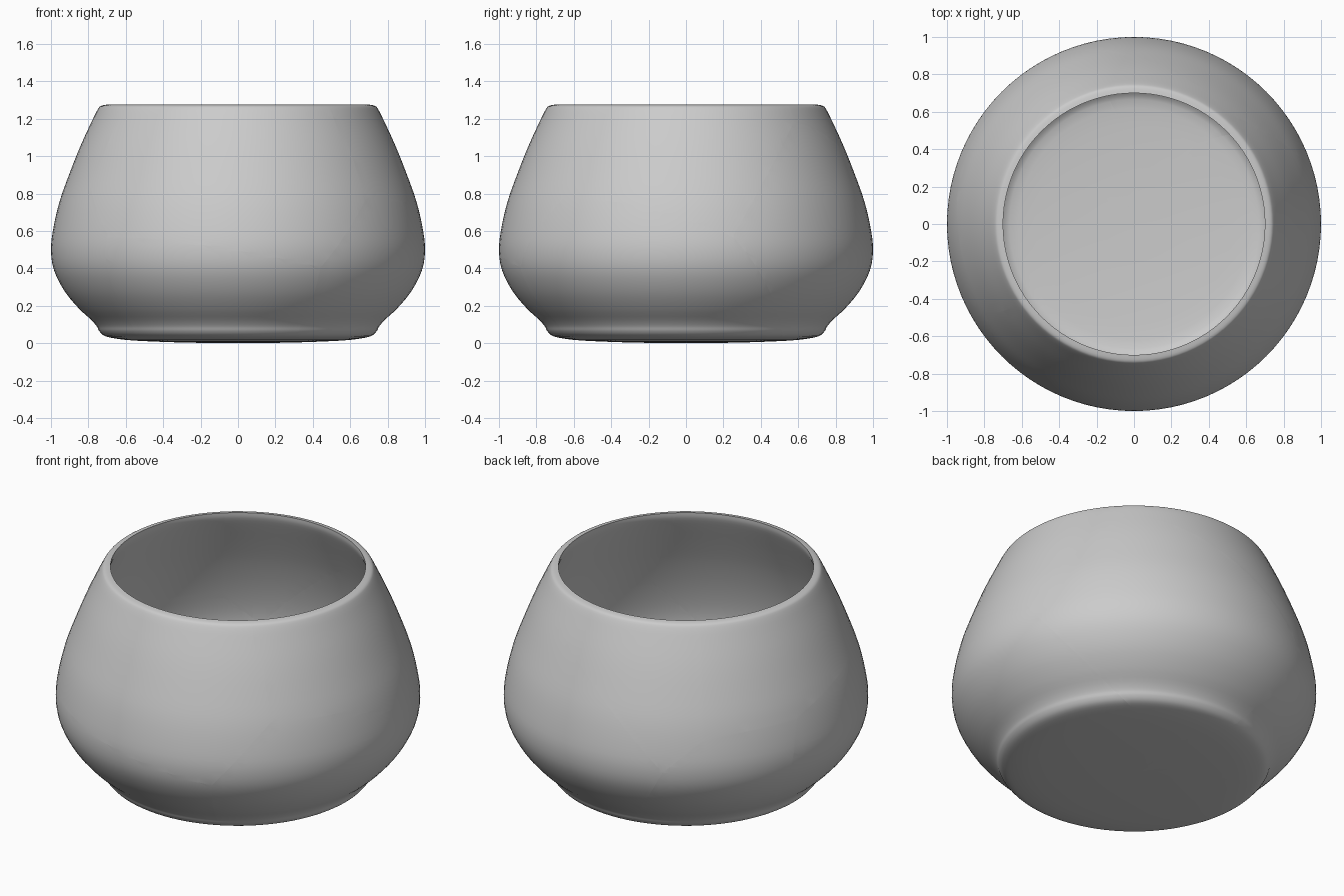
import bpy, bmesh, math
from mathutils import Vector

if "Cube" in bpy.data.objects:
    bpy.data.objects.remove(bpy.data.objects["Cube"])

# Wall profiles (radius, height): outside going up, inside going down
OUTER = [(0, 0), (.3, .004), (.55, .014), (.66, .026), (.715, .04), (.742, .065), (.755, .09),
         (.785, .125), (.85, .185), (.925, .275), (.982, .385), (1, .49), (.99, .6),
         (.955, .755), (.90, .91), (.84, 1.06), (.78, 1.19), (.75, 1.25), (.733, 1.269), (.70, 1.276)]
INNER = [(.70, 1.276), (.705, 1.24), (.735, 1.17), (.795, 1.04), (.855, .9), (.908, .745),
         (.943, .6), (.953, .49), (.938, .4), (.89, .31), (.82, .22), (.75, .15),
         (.70, .095), (.62, .07), (.3, .054), (0, .05)]


def smooth(points, steps=3):
    """Catmull-Rom curve through the points."""
    p = [Vector(q) for q in points]
    p = [2 * p[0] - p[1]] + p + [2 * p[-1] - p[-2]]
    out = []
    for a, b, c, d in zip(p, p[1:], p[2:], p[3:]):
        for i in range(steps):
            t = i / steps
            out.append(.5 * (2 * b + (c - a) * t + (2 * a - 5 * b + 4 * c - d) * t ** 2
                             + (3 * b - a - 3 * c + d) * t ** 3))
    return out + [p[-2]]


# Lathe the complete bowl
bowl = bmesh.new()
profile = smooth(OUTER) + smooth(INNER)[1:]
verts = [bowl.verts.new((max(q.x, 0), 0, q.y)) for q in profile]
edges = [bowl.edges.new(pair) for pair in zip(verts, verts[1:])]
bmesh.ops.spin(bowl, geom=verts + edges, cent=(0, 0, 0), axis=(0, 0, 1),
               angle=math.tau, steps=96, use_duplicate=False)
bmesh.ops.remove_doubles(bowl, verts=bowl.verts, dist=1e-4)
bmesh.ops.recalc_face_normals(bowl, faces=bowl.faces)

# Crack junctions: J on the wall, B on the base, R above the rim
P = {
    "J1": (-.79, -.48, .84), "J2": (-.69, -.71, .57), "J3": (.44, -.88, .405),
    "J4": (.69, -.64, .785), "J5": (.96, .25, .57), "J6": (.53, .575, 1.18),
    "J7": (-.63, .75, .67), "J8": (-.46, .88, .49), "J9": (-.93, .27, .71),
    "B1": (.05, .33, .02), "B2": (-.02, .1, .02), "B3": (-.02, .04, .02),
    "R1": (-.53, -.41, 1.31), "R4": (.41, -.52, 1.31),
    "R6": (.45, .50, 1.31), "R7": (-.44, .51, 1.31),
}
CENTRE = Vector((.007, .011, .35))

# Shards, each the outline of a cone seen from the centre
SHARDS = {
    "shard_front_upper": "R1 J1 J2 J3 J4 R4",
    "shard_right_upper": "R4 J4 J5 J6 R6",
    "shard_back_upper": "R6 J6 J8 J7 R7",
    "shard_left_upper": "R7 J7 J9 J1 R1",
    "shard_front_base": "J2 J3 B3",
    "shard_right_base": "J3 J4 J5 B1 B2 B3",
    "shard_back_base": "J5 J6 J8 B1",
    "shard_left_back_base": "J8 J7 J9 B2 B1",
    "shard_left_front_base": "J9 J1 J2 B3 B2",
}

for name, outline in SHARDS.items():
    ring = [(Vector(P[k]) - CENTRE).normalized() for k in outline.split()]
    middle = sum(ring, Vector())
    bm = bowl.copy()
    for a, b in zip(ring, ring[1:] + ring[:1]):
        n = a.cross(b).normalized()
        if n.dot(middle) < 0:
            n = -n
        bmesh.ops.bisect_plane(bm, geom=bm.verts[:] + bm.edges[:] + bm.faces[:], dist=1e-6,
                               plane_co=CENTRE, plane_no=n, clear_inner=True)
        # Close the broken face
        rim = [e for e in bm.edges if e.is_boundary]
        if rim:
            bmesh.ops.triangle_fill(bm, edges=rim, use_dissolve=False, normal=-n)
    bmesh.ops.recalc_face_normals(bm, faces=bm.faces)
    mesh = bpy.data.meshes.new(name)
    bm.to_mesh(mesh)
    bm.free()
    ob = bpy.data.objects.new(name, mesh)
    bpy.context.collection.objects.link(ob)
    ob.select_set(True)
    bpy.context.view_layer.objects.active = ob
bowl.free()
bpy.ops.object.shade_smooth_by_angle(angle=math.radians(35))
